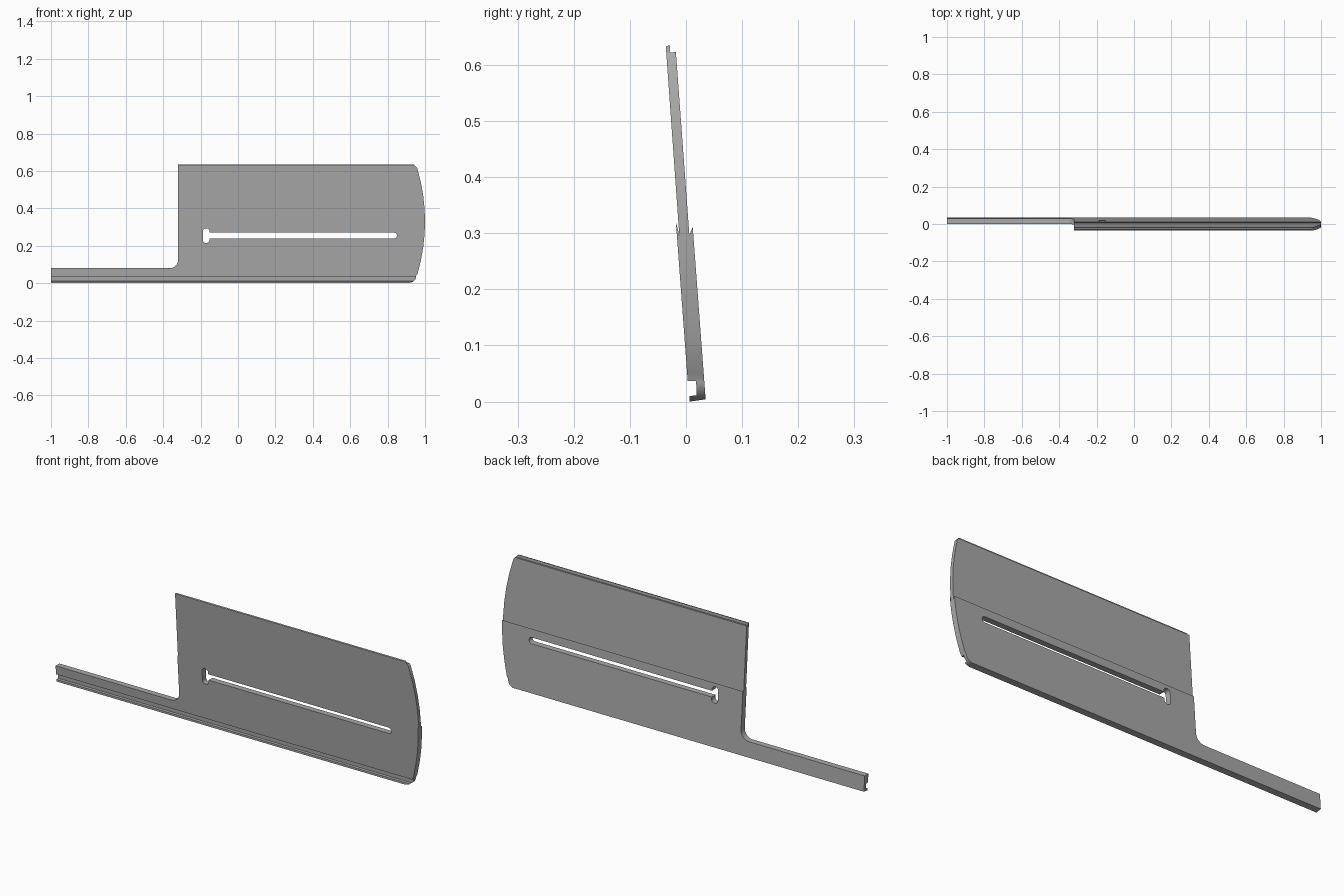
import bpy, bmesh, math
from mathutils import Vector

cube = bpy.data.objects.get("Cube")
if cube:
    bpy.data.objects.remove(cube, do_unlink=True)

grey = bpy.data.materials.new("matte_grey")
grey.use_nodes = True
grey.diffuse_color = (0.4, 0.4, 0.4, 1)
grey.node_tree.nodes["Principled BSDF"].inputs["Base Color"].default_value = (0.4, 0.4, 0.4, 1)


def prism(name, points, offset):
    """Extrude a closed outline of 3D points along an offset."""
    bm = bmesh.new()
    face = bm.faces.new([bm.verts.new(p) for p in points])
    moved = bmesh.ops.extrude_face_region(bm, geom=[face])["geom"]
    bmesh.ops.translate(bm, vec=offset, verts=[g for g in moved if isinstance(g, bmesh.types.BMVert)])
    bmesh.ops.recalc_face_normals(bm, faces=bm.faces)
    mesh = bpy.data.meshes.new(name)
    bm.to_mesh(mesh)
    bm.free()
    mesh.materials.append(grey)
    obj = bpy.data.objects.new(name, mesh)
    bpy.context.collection.objects.link(obj)
    return obj


def arc(cx, cz, r, start, end, steps=8):
    angles = [math.radians(start + (end - start) * i / steps) for i in range(steps + 1)]
    return [(cx + r * math.cos(a), cz + r * math.sin(a)) for a in angles]


def pill(x0, x1, z0, z1, r):
    return (arc(x1 - r, z1 - r, r, 90, 0) + arc(x1 - r, z0 + r, r, 0, -90)
            + arc(x0 + r, z0 + r, r, 270, 180) + arc(x0 + r, z1 - r, r, 180, 90))


def cutter(name, outline):
    clean = []
    for p in outline:
        if not clean or (Vector(p) - Vector(clean[-1])).length > 1e-4:
            clean.append(p)
    if (Vector(clean[0]) - Vector(clean[-1])).length < 1e-4:
        clean.pop()
    obj = prism(name, [(x, -0.2, z) for x, z in clean], Vector((0, 0.4, 0)))
    obj.hide_render = True
    return obj


def cut(obj, tool, operation):
    mod = obj.modifiers.new(tool.name, "BOOLEAN")
    mod.object, mod.operation, mod.solver = tool, operation, "EXACT"
    bpy.context.view_layer.objects.active = obj
    bpy.ops.object.modifier_apply(modifier=mod.name)
    bpy.data.objects.remove(tool, do_unlink=True)


# Leaning lap-board section: top tongue, stepped middle, rebated foot
section = [(-0.036, 0.633), (-0.029, 0.635), (-0.028, 0.622), (-0.018, 0.623),
           (0.006, 0.297), (0.012, 0.311), (0.035, 0.004), (0.006, 0.0),
           (0.006, 0.010), (0.019, 0.011), (0.018, 0.037), (0.003, 0.037),
           (-0.018, 0.320), (-0.012, 0.297)]
panel = prism("siding_panel", [(-1, y, z) for y, z in section], Vector((2, 0, 0)))

# Panel outline: low strip, inner fillet, bowed end
bow = [(0.957 + 0.043 * (1 - ((z - 0.33) / 0.29) ** 2), z)
       for z in (0.615, 0.54, 0.47, 0.4, 0.33, 0.26, 0.19, 0.12, 0.05)]
outline = ([(-1.1, -0.1), (-1.1, 0.08)] + arc(-0.365, 0.125, 0.045, -90, 0)
           + [(-0.32, 0.7), (0.94, 0.7), (0.94, 0.635)] + bow
           + arc(0.915, 0.04, 0.038, 0, -90) + [(0.915, -0.1)])
cut(panel, cutter("outline_cutter", outline), "INTERSECT")

# Keyhole slot through the panel
cut(panel, cutter("slot_cutter", pill(-0.17, 0.85, 0.24, 0.27, 0.0149)), "DIFFERENCE")
cut(panel, cutter("keyhole_cutter", pill(-0.187, -0.153, 0.215, 0.293, 0.015)), "DIFFERENCE")

bpy.ops.object.select_all(action="DESELECT")
panel.select_set(True)
bpy.context.view_layer.objects.active = panel
bpy.ops.object.shade_smooth_by_angle(angle=math.radians(30))
